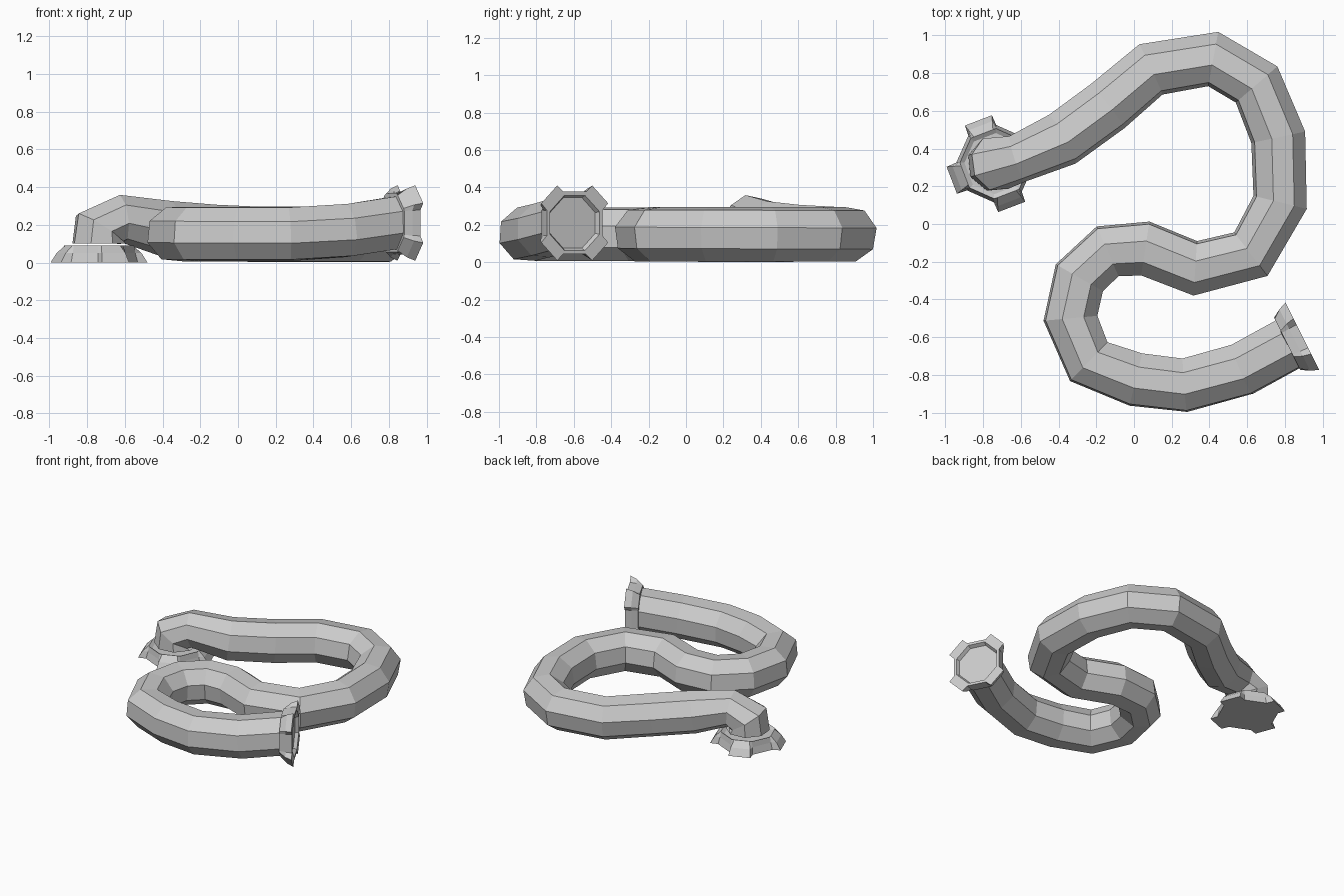
import bpy, bmesh
from math import cos, sin, radians, pi
from mathutils import Vector, Matrix

if "Cube" in bpy.data.objects:
    bpy.data.objects.remove(bpy.data.objects["Cube"])


def skin(name, loops):
    """Bridge equal-length vertex loops into a capped solid."""
    bm = bmesh.new()
    rows = [[bm.verts.new(p) for p in loop] for loop in loops]
    n = len(rows[0])
    for a, b in zip(rows, rows[1:]):
        for i in range(n):
            j = (i + 1) % n
            bm.faces.new((a[i], a[j], b[j], b[i]))
    bm.faces.new(rows[0])
    bm.faces.new(rows[-1])
    bmesh.ops.recalc_face_normals(bm, faces=bm.faces)
    mesh = bpy.data.meshes.new(name)
    bm.to_mesh(mesh)
    bm.free()
    obj = bpy.data.objects.new(name, mesh)
    bpy.context.collection.objects.link(obj)
    return obj


# Hose: octagonal section swept along a winding path
path = [Vector(p) for p in (
    (0.83, -0.63, 0.21), (0.575, -0.77, 0.17), (0.27, -0.855, 0.15),
    (0.01, -0.825, 0.15), (-0.24, -0.73, 0.15), (-0.337, -0.5, 0.15),
    (-0.29, -0.285, 0.15), (-0.14, -0.145, 0.15), (0.06, -0.13, 0.15),
    (0.325, -0.235, 0.15), (0.62, -0.16, 0.15), (0.775, 0.115, 0.15),
    (0.765, 0.46, 0.15), (0.65, 0.74, 0.15), (0.42, 0.875, 0.15),
    (0.09, 0.82, 0.15), (-0.14, 0.625, 0.16), (-0.38, 0.45, 0.18),
    (-0.62, 0.345, 0.232), (-0.735, 0.32, 0.18), (-0.735, 0.32, 0.10))]
radius = 0.15
up_axis = Vector((0, 0, 1))
loops = []
for i, p in enumerate(path):
    t = Vector()
    if i > 0:
        t += (p - path[i - 1]).normalized()
    if i < len(path) - 1:
        t += (path[i + 1] - p).normalized()
    t.normalize()
    if i < len(path) - 2:
        side = t.cross(up_axis).normalized()
    up = side.cross(t).normalized()
    r = 0.13 if i == len(path) - 3 else radius
    twist = radians(-3 - 0.5 * i)
    loops.append([p + r * (cos(a) * side + sin(a) * up)
                  for a in (twist + (k + 0.5) * pi / 4 for k in range(8))])
skin("hose", loops)


def lug_loop(frame, depth, flat, lug):
    """Octagon outline whose four diagonal sides are pushed out to lugs."""
    quarter = [(flat, 0.41 * flat), (lug, 0.525 * lug),
               (0.525 * lug, lug), (0.41 * flat, flat)]
    pts = []
    for k in range(4):
        turn = Matrix.Rotation(k * pi / 2, 4, 'Z')
        pts += [frame @ (turn @ Vector((x, y, depth))) for x, y in quarter]
    return pts


def coupling(name, origin, u, axis, rings):
    """Lugged coupling; depth is measured along axis from its outer face."""
    axis = Vector(axis).normalized()
    u = Vector(u).normalized()
    v = axis.cross(u)
    frame = Matrix.Translation(origin) @ Matrix((u, v, axis)).transposed().to_4x4()
    skin(name, [lug_loop(frame, *r) for r in rings])


# Open-end coupling with a shallow octagonal recess
coupling("outlet_coupling", (0.893, -0.595, 0.21), (0.447, -0.894, 0), (0.894, 0.447, 0),
         [(-0.09, 0.155, 0.147), (-0.045, 0.163, 0.182), (0, 0.167, 0.2),
          (0, 0.148, 0.137), (-0.025, 0.135, 0.125)])

# Floor coupling, slightly larger, facing down
coupling("floor_coupling", (-0.737, 0.32, 0), (cos(radians(-24)), sin(radians(-24)), 0), (0, 0, -1),
         [(-0.075, 0.15, 0.139), (-0.09, 0.172, 0.16), (-0.05, 0.178, 0.2), (0, 0.19, 0.228)])
